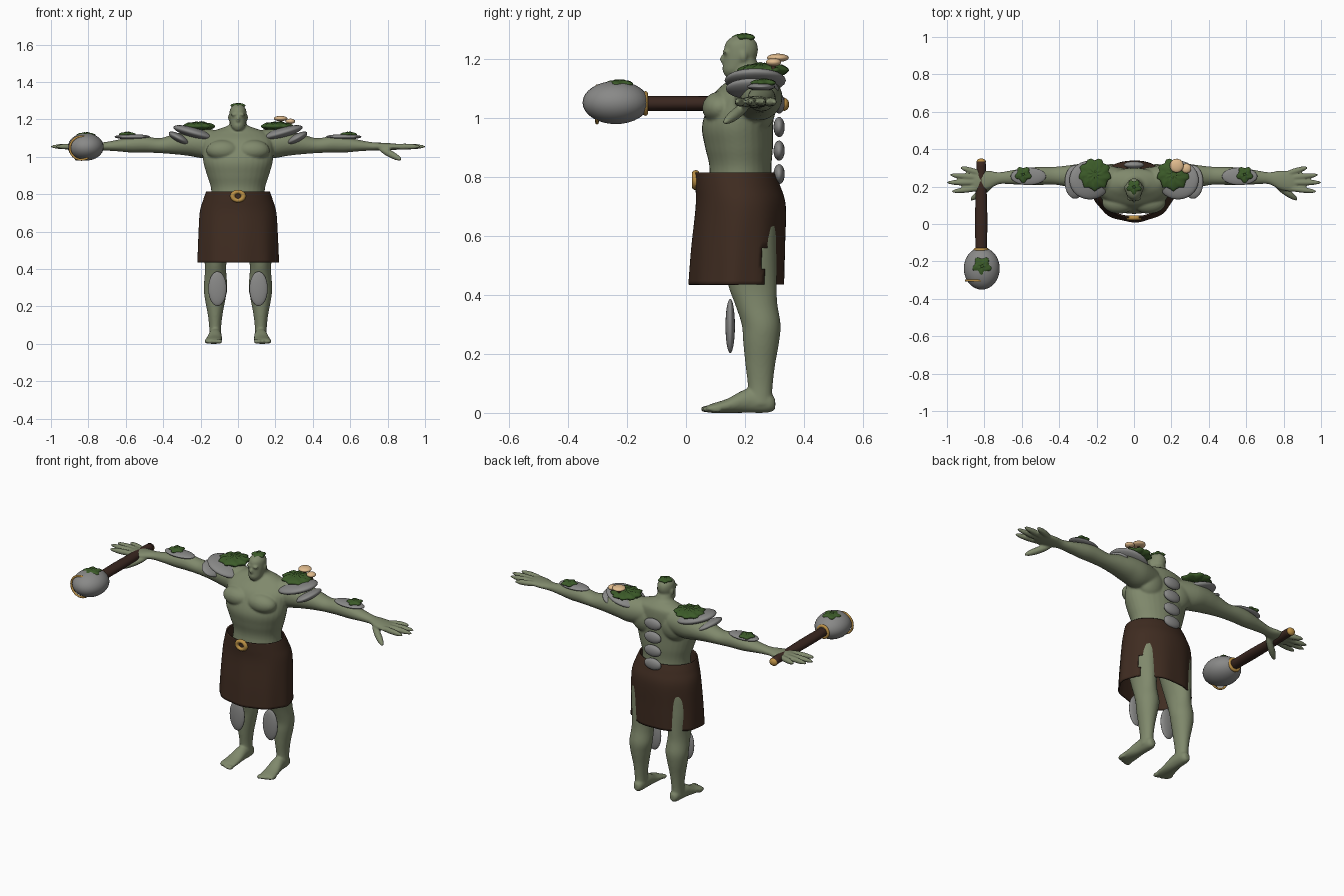
import bpy
import bmesh
from math import pi, sin, cos, atan2
from mathutils import Vector, Matrix, Euler

if "Cube" in bpy.data.objects:
    bpy.data.objects.remove(bpy.data.objects["Cube"])


def material(name, *rgb):
    mat = bpy.data.materials.new(name)
    mat.use_nodes = True
    mat.diffuse_color = (*rgb, 1)
    shader = mat.node_tree.nodes["Principled BSDF"]
    shader.inputs["Base Color"].default_value = (*rgb, 1)
    shader.inputs["Roughness"].default_value = 0.8
    return mat


SKIN = material("olive skin", 0.215, 0.25, 0.15)
STONE = material("grey stone", 0.25, 0.25, 0.245)
MOSS = material("green moss", 0.045, 0.105, 0.022)
HIDE = material("brown hide", 0.05, 0.025, 0.015)
WOOD = material("dark wood", 0.042, 0.02, 0.014)
GOLD = material("gold", 0.5, 0.28, 0.06)
CAP = material("mushroom tan", 0.75, 0.5, 0.27)


def finish(name, bm, mat):
    """Turn a bmesh into a smooth shaded object."""
    bmesh.ops.recalc_face_normals(bm, faces=bm.faces)
    for face in bm.faces:
        face.smooth = True
    mesh = bpy.data.meshes.new(name)
    bm.to_mesh(mesh)
    bm.free()
    mesh.materials.append(mat)
    obj = bpy.data.objects.new(name, mesh)
    bpy.context.collection.objects.link(obj)
    return obj


def interpolate(rows, steps):
    """Smooth curve through the section rows."""
    last = len(rows) - 1
    out = []
    for i in range(last):
        near = [rows[max(0, min(last, i + k))] for k in (-1, 0, 1, 2)]
        for s in range(steps):
            t = s / steps
            out.append([b + t / 2 * (c - a + t * (2 * a - 5 * b + 4 * c - d + t * (3 * b - a - 3 * c + d)))
                        for a, b, c, d in zip(*near)])
    return out + [list(rows[last])]


def loft(bm, axis, rows, sides=32, steps=5, capped=True, ripple=None):
    """Elliptical sections along an axis: position, two centres, two radii."""
    rings = []
    for p, c1, c2, r1, r2 in interpolate(rows, steps):
        ring = []
        for k in range(sides):
            a = 2 * pi * k / sides
            f = ripple(a, p) if ripple else 1
            co = [c1 + r1 * f * cos(a), c2 + r2 * f * sin(a)]
            co.insert("xyz".index(axis), p)
            ring.append(bm.verts.new(co))
        rings.append(ring)
    for low, high in zip(rings, rings[1:]):
        for k in range(sides):
            n = (k + 1) % sides
            bm.faces.new((low[k], low[n], high[n], high[k]))
    if capped:
        bm.faces.new(rings[0])
        bm.faces.new(rings[-1])


def ball(bm, loc, radii, rot=None):
    rot = rot or Matrix.Identity(3)
    mat = Matrix.Translation(loc) @ rot.to_4x4() @ Matrix.Diagonal((*radii, 1))
    return bmesh.ops.create_uvsphere(bm, u_segments=28, v_segments=16, radius=1, matrix=mat)["verts"]


def digit(bm, start, end, r):
    start, end = Vector(start), Vector(end)
    way = end - start
    ball(bm, (start + end) / 2, (way.length / 2, r, r), way.to_track_quat("X", "Z").to_matrix())


def pebble(name, loc, radii, mat=STONE, tilt=0.0):
    bm = bmesh.new()
    ball(bm, loc, radii, Euler((0, tilt, 0)).to_matrix())
    return finish(name, bm, mat)


def moss(name, loc, r, height, lobes, amount, bumps=0.0):
    bm = bmesh.new()
    for v in ball(bm, (0, 0, 0), (r, r, height)):
        a = atan2(v.co.y, v.co.x)
        out = v.co.xy.length / r
        f = 1 + amount * out * cos(lobes * a + 0.5 * pi)
        v.co.x *= f
        v.co.y *= f
        v.co.z *= 1 + bumps * cos(lobes * a) * sin(out * 2 * pi)
        v.co += Vector(loc)
    return finish(name, bm, MOSS)


def ring(name, loc, major, minor, scale=(1, 1, 1)):
    bpy.ops.mesh.primitive_torus_add(location=loc, rotation=(pi / 2, 0, 0), major_radius=major,
                                     minor_radius=minor, major_segments=40, minor_segments=12)
    obj = bpy.context.object
    obj.name = name
    obj.scale = scale
    obj.data.materials.append(GOLD)
    bpy.ops.object.shade_smooth()


# Body: one side is lofted, mirrored and fused into a single skin
body = bmesh.new()
torso = [(.70, .18, .15, .12), (.82, .185, .143, .105), (.9, .18, .165, .115), (.97, .175, .185, .121),
         (1.04, .186, .19, .112), (1.09, .2, .185, .1), (1.13, .22, .15, .075), (1.155, .222, .085, .052),
         (1.17, .21, .05, .045), (1.2, .195, .042, .042)]
head = [(1.14, .153, .018, .018), (1.16, .165, .036, .04), (1.19, .178, .043, .052), (1.225, .186, .046, .058),
        (1.255, .187, .042, .053), (1.275, .188, .026, .033), (1.283, .188, .008, .01)]
for rows in (torso, head):
    loft(body, "z", [(z, 0, cy, rx, ry) for z, cy, rx, ry in rows])
# Chest, shoulder blade and face forms
ball(body, (.08, .115, 1.035), (.09, .06, .055))
ball(body, (.095, .25, 1.04), (.085, .055, .085))
ball(body, (0, .128, 1.2), (.009, .014, .016))
ball(body, (.018, .134, 1.226), (.022, .01, .007))
ball(body, (0, .132, 1.168), (.018, .01, .006))
ball(body, (.047, .195, 1.21), (.007, .012, .018))
# Arm and hand
loft(body, "x", [(.08, .23, 1.07, .07, .07), (.18, .245, 1.07, .08, .078), (.26, .25, 1.072, .075, .067),
                 (.34, .255, 1.068, .06, .054), (.42, .258, 1.06, .048, .04), (.5, .257, 1.067, .048, .044),
                 (.57, .255, 1.065, .046, .042), (.65, .25, 1.06, .038, .03), (.72, .245, 1.056, .032, .022),
                 (.78, .235, 1.055, .05, .02), (.84, .227, 1.054, .056, .017), (.87, .225, 1.053, .05, .012)])
for base, tip, y in ((.265, .93, .303), (.245, .988, .263), (.222, 1.004, .222), (.195, .977, .173)):
    digit(body, (.8, base, 1.055), (tip, y, 1.055), .016)
digit(body, (.75, .215, 1.05), (.875, .128, .983), .019)
# Leg and foot
loft(body, "z", [(.03, .122, .25, .033, .042), (.09, .122, .252, .032, .042), (.16, .122, .252, .04, .05),
                 (.24, .122, .255, .055, .061), (.3, .12, .255, .063, .066), (.37, .12, .238, .058, .072),
                 (.43, .12, .226, .058, .082), (.55, .115, .21, .075, .097), (.68, .1, .2, .085, .105),
                 (.78, .075, .19, .065, .085)])
loft(body, "y", [(.303, .12, .03, .015, .018), (.28, .12, .035, .029, .034), (.21, .122, .041, .035, .041),
                 (.14, .128, .024, .043, .024), (.09, .132, .016, .046, .016), (.072, .132, .013, .04, .011)])
for i in range(5):
    ball(body, (.097 + i * .018, .07 + i * i * .002, .013), (.012 - i * .0008, .022, .012))
skin = finish("body", body, SKIN)
mirror = skin.modifiers.new("Mirror", "MIRROR")
mirror.use_mirror_merge = False
fuse = skin.modifiers.new("Fuse", "REMESH")
fuse.mode = "VOXEL"
fuse.voxel_size = .006
fuse.use_smooth_shade = True
soften = skin.modifiers.new("Soften", "SMOOTH")
soften.factor = .5
soften.iterations = 4

# Skirt: rippled open tube with a torn slit
cloth = bmesh.new()
loft(cloth, "z", [(.435, 0, .172, .217, .162), (.56, 0, .178, .213, .159), (.7, 0, .186, .205, .153),
                  (.77, 0, .176, .186, .144), (.815, 0, .166, .17, .136)], sides=72, steps=6, capped=False,
     ripple=lambda a, z: 1 + .05 * max(0, .75 - z) * cos(9 * a + 1))
torn = [f for f in cloth.faces for c in [f.calc_center_median()]
        if c.x > 0 and .262 < c.y < .286 and .44 < c.z < .56]
bmesh.ops.delete(cloth, geom=torn, context="FACES")
skirt = finish("skirt", cloth, HIDE)
thick = skirt.modifiers.new("Thickness", "SOLIDIFY")
thick.thickness = .008
ring("belt_buckle", (0, .033, .79), .027, .013, (1.05, .85, 1))

# Stone and moss armour on both sides
for side, label in ((1, "left"), (-1, "right")):
    pebble(label + "_shoulder_stone", (side * .235, .235, 1.128), (.115, .104, .028), tilt=-side * .28)
    pebble(label + "_lower_shoulder_stone", (side * .315, .225, 1.1), (.062, .09, .022), tilt=-side * .5)
    moss(label + "_shoulder_moss", (side * .21, .265, 1.163), .083, .022, 9, .1, .3)
    pebble(label + "_forearm_stone", (side * .565, .255, 1.107), (.095, .047, .014))
    moss(label + "_forearm_moss", (side * .592, .265, 1.12), .04, .013, 5, .17, .2)
    pebble(label + "_shin_stone", (side * .11, .15, .295), (.049, .016, .092))
moss("head_moss", (0, .198, 1.274), .036, .013, 5, .17, .2)

# Row of stones down the spine
for i in range(4):
    pebble("spine_stone_%d" % (i + 1), (0, .316, .81 + i * .08), (.055, .019, .034))

# Mushrooms on the left shoulder
for i, (x, y, z, r) in enumerate(((.228, .312, 1.205, .037), (.28, .297, 1.19, .026))):
    stem = bmesh.new()
    loft(stem, "z", [(1.14, x, y, .009, .009), (z, x, y, .006, .006)], sides=12)
    finish("mushroom_stem_%d" % (i + 1), stem, HIDE)
    pebble("mushroom_cap_%d" % (i + 1), (x, y, z), (r, r, .014), CAP)

# Stone maul held in the right hand
X, Z = -.817, 1.05
shaft = bmesh.new()
loft(shaft, "y", [(-.18, X, Z, .029, .025), (0, X, Z, .033, .025), (.15, X, Z, .03, .024),
                  (.335, X, Z, .024, .021)], sides=20)
finish("maul_handle", shaft, WOOD)
pebble("maul_pommel", (X, .333, Z - .003), (.025, .017, .022), GOLD)
pebble("maul_head", (X + .003, -.238, Z + .003), (.096, .113, .073))
ring("maul_collar", (X, -.138, Z), .033, .009)
ring("maul_band", (X - .02, -.302, Z - .003), .062, .006)
moss("maul_moss", (X + .004, -.225, Z + .066), .046, .014, 5, .17, .2)
